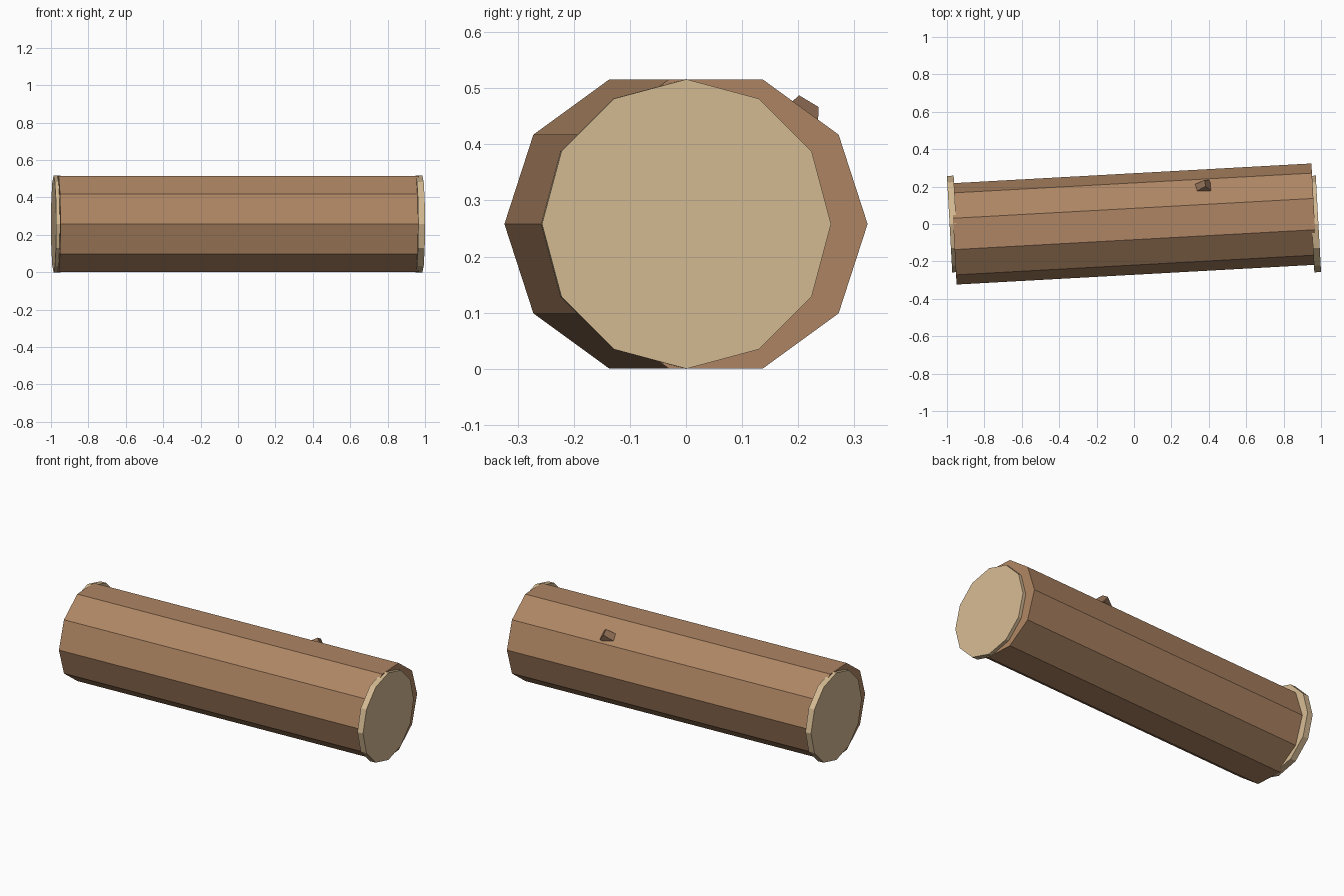
import bpy
from math import pi, cos, sin
from mathutils import Vector, Matrix

if "Cube" in bpy.data.objects:
    bpy.data.objects.remove(bpy.data.objects["Cube"])

YAW = 0.055
MID_Z = 0.258
AXIS = Vector((cos(YAW), sin(YAW), 0))


def material(name, color):
    m = bpy.data.materials.new(name)
    m.diffuse_color = (*color, 1)
    m.use_nodes = True
    m.node_tree.nodes["Principled BSDF"].inputs["Base Color"].default_value = m.diffuse_color
    return m


bark = material("bark", (0.42, 0.235, 0.125))
wood = material("cut_wood", (0.66, 0.49, 0.29))
dark = material("dark_bark", (0.27, 0.155, 0.09))


def prism(name, sides, r1, r2, depth, center, axis, mat, spin=0.0):
    """Flat-shaded prism along axis, with a vertex in its local x direction."""
    bpy.ops.mesh.primitive_cone_add(vertices=sides, radius1=r1, radius2=r2, depth=depth)
    o = bpy.context.object
    o.name = name
    # primitive vertices start on +y; local y is the horizontal side direction
    z = Vector(axis).normalized()
    y = Vector((0, 0, 1)).cross(z).normalized()
    x = y.cross(z)
    rot = Matrix((x, y, z)).transposed().to_4x4()
    o.matrix_world = Matrix.Translation(center) @ rot @ Matrix.Rotation(spin, 4, 'Z')
    o.data.materials.append(mat)
    return o


# ten-sided trunk, flat on the ground and slightly turned
prism("log_trunk", 10, 0.271, 0.271, 1.93, (0, 0, MID_Z), AXIS, bark)

# twelve-sided cut ends, turned in place on the centre line
for side, name in ((1, "cut_end_right"), (-1, "cut_end_left")):
    prism(name, 12, 0.258, 0.258, 0.036, (side * 0.968, 0, MID_Z), AXIS, wood)

# broken branch stub leaning along the trunk
stub_axis = Vector((0.76, 0.42, 0.5)).normalized()
stub_end = Vector((0.398, 0.21, 0.457))
prism("branch_stub", 5, 0.042, 0.035, 0.13, stub_end - stub_axis * 0.065,
      stub_axis, dark, spin=pi / 10)
